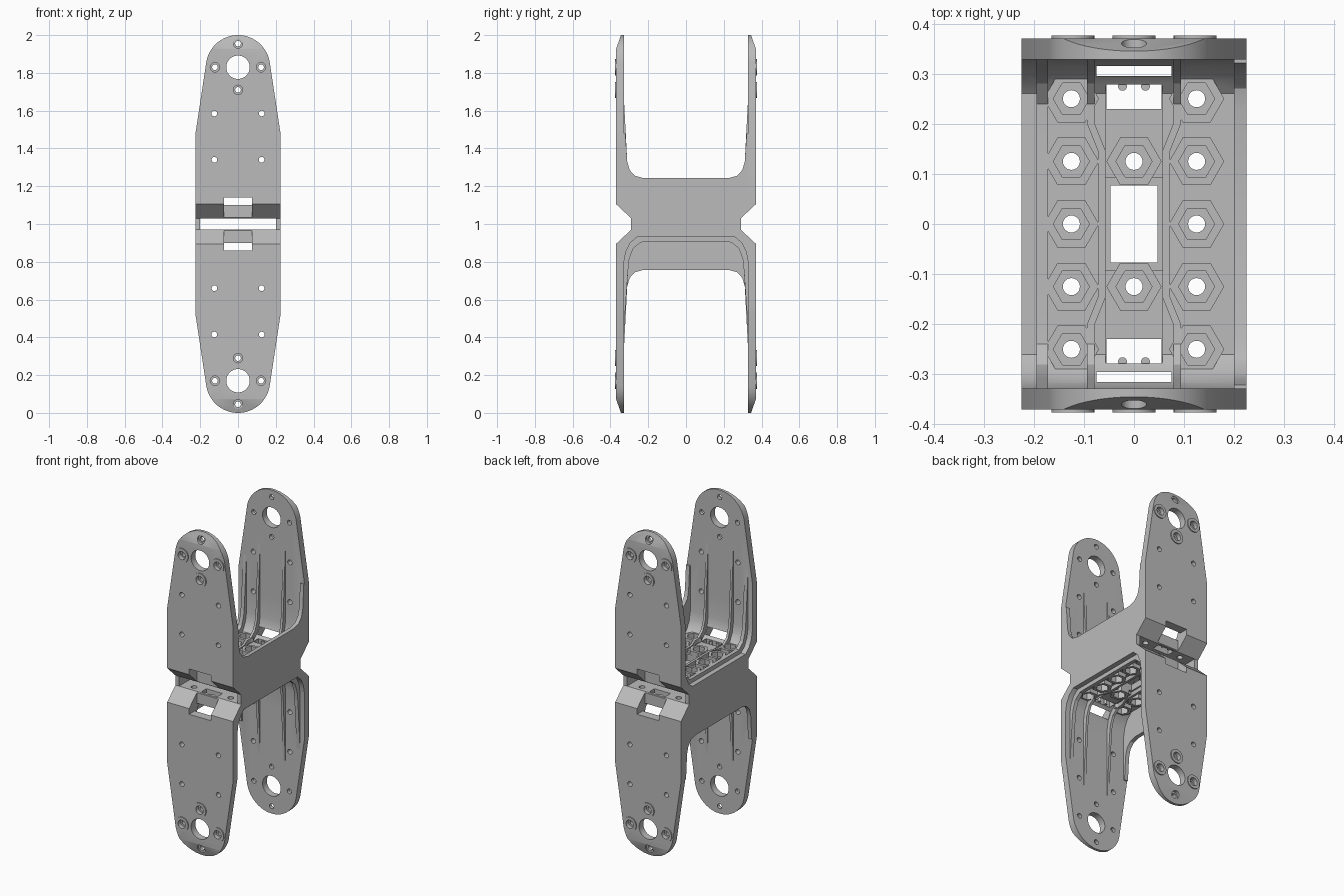
import bpy, bmesh, math
from mathutils import Matrix

if "Cube" in bpy.data.objects:
    bpy.data.objects.remove(bpy.data.objects["Cube"])

grey = bpy.data.materials.new("satin_grey")
grey.use_nodes = True
grey.diffuse_color = (0.5, 0.5, 0.5, 1)
grey.node_tree.nodes["Principled BSDF"].inputs["Base Color"].default_value = (0.5, 0.5, 0.5, 1)
SIDES = (-1, 1)


def prism(bm, pts, axis, lo, hi):
    """Extrude a 2D outline along an axis."""
    def place(p, h):
        return {"x": (h, p[0], p[1]), "y": (p[0], h, p[1]), "z": (p[0], p[1], h)}[axis]
    a = [bm.verts.new(place(p, lo)) for p in pts]
    b = [bm.verts.new(place(p, hi)) for p in pts]
    bm.faces.new(a)
    bm.faces.new(b[::-1])
    for i in range(len(pts)):
        j = (i + 1) % len(pts)
        bm.faces.new((a[j], a[i], b[i], b[j]))


def ngon(cx, cy, r, n=24):
    return [(cx + r * math.cos(math.tau * i / n), cy + r * math.sin(math.tau * i / n)) for i in range(n)]


def rect(x0, x1, y0, y1):
    return [(x0, y0), (x1, y0), (x1, y1), (x0, y1)]


def mirrored(half):
    """Close a half profile by mirroring its first coordinate."""
    return half + [(-a, b) for a, b in reversed(half)]


def finish(bm, name):
    bmesh.ops.recalc_face_normals(bm, faces=bm.faces)
    me = bpy.data.meshes.new(name)
    bm.to_mesh(me)
    bm.free()
    me.materials.append(grey)
    ob = bpy.data.objects.new(name, me)
    bpy.context.collection.objects.link(ob)
    return ob


def carve(ob, cutter, op="DIFFERENCE"):
    mod = ob.modifiers.new("cut", "BOOLEAN")
    mod.object, mod.operation, mod.solver = cutter, op, "EXACT"
    dg = bpy.context.evaluated_depsgraph_get()
    me = bpy.data.meshes.new_from_object(ob.evaluated_get(dg))
    ob.modifiers.clear()
    ob.data = me


nuts = [(s * 0.125, y) for s in SIDES for y in (-0.25, -0.125, 0, 0.125, 0.25)]
nuts += [(0, -0.125), (0, 0.125)]
screws = [(-0.122, 1.83), (0.122, 1.83), (0, 1.71)]
pins = [(s * 0.125, z) for s in SIDES for z in (1.34, 1.585)]

# U-shaped shell
bm = bmesh.new()
half = [(0.29, 1.03), (0.37, 1.105), (0.37, 1.926), (0.345, 2.0), (0.328, 2.0),
        (0.328, 1.2), (0.318, 1.145), (0.295, 1.1), (0.26, 1.07)]
prism(bm, mirrored(half), "x", -0.225, 0.225)
shell = finish(bm, "bracket_shell")

# Rounded, tapered arm outline
bm = bmesh.new()
a0 = math.radians(8.6)
arc = [(0.17 * math.cos(a), 1.83 + 0.17 * math.sin(a))
       for a in [a0 + (math.pi / 2 - a0) * i / 16 for i in range(16)]]
outline = mirrored([(0.225, 0.9), (0.225, 1.48)] + arc)
outline.insert(len(outline) // 2, (0, 2.0))
prism(bm, outline, "y", -0.5, 0.5)
arm_outline = finish(bm, "arm_outline_cutter")
carve(shell, arm_outline, "INTERSECT")

# Raised pads and nut seats on the floor
pads = []
for x, y in nuts:
    bm = bmesh.new()
    prism(bm, ngon(x, y, 0.055, 6), "z", 1.05, 1.095)
    pads.append(finish(bm, "nut_seat"))
for s in SIDES:
    bm = bmesh.new()
    prism(bm, rect(-0.057, 0.057, *sorted((s * 0.093, s * 0.293))), "z", 1.032, 1.085)
    pads.append(finish(bm, "centre_pad"))

# Raised screw collars on the arms
collars = []
for s in SIDES:
    for x, z in screws:
        bm = bmesh.new()
        prism(bm, ngon(x, z, 0.043, 32), "y", *sorted((s * 0.36, s * 0.376)))
        collars.append(finish(bm, "screw_collar"))

# Through holes
bm = bmesh.new()
for x, y in nuts:
    prism(bm, ngon(x, y, 0.017), "z", 0.9, 1.2)
prism(bm, rect(-0.047, 0.047, -0.077, 0.077), "z", 0.9, 1.2)
for s in SIDES:
    prism(bm, rect(-0.055, 0.055, *sorted((s * 0.23, s * 0.278))), "z", 0.9, 1.2)
    prism(bm, rect(-0.075, 0.075, *sorted((s * 0.295, s * 0.45))), "z", 0.9, 1.14)
prism(bm, ngon(0, 1.83, 0.062, 40), "y", -0.5, 0.5)
for x, z in screws + pins + [(0, 1.955)]:
    prism(bm, ngon(x, z, 0.015), "y", -0.5, 0.5)
holes = finish(bm, "hole_cutter")

# Nut pockets and screw counterbores
bm = bmesh.new()
for x, y in nuts:
    prism(bm, ngon(x, y, 0.036, 6), "z", 1.055, 1.2)
for s in SIDES:
    for x, z in screws + [(0, 1.955)]:
        prism(bm, ngon(x, z, 0.025), "y", *sorted((s * 0.35, s * 0.5)))
pockets = finish(bm, "pocket_cutter")

for ob in [shell] + pads + collars:
    carve(ob, pockets)
    carve(ob, holes)

# Small round tabs in the floor slots
bm = bmesh.new()
for x in (-0.023, 0.023):
    for s in SIDES:
        prism(bm, ngon(x, s * 0.275, 0.009, 16), "z", 1.032, 1.08)
tabs = finish(bm, "slot_tabs")

# Tall wall on one side, joining strips on both
bm = bmesh.new()
wall = [(0.285, 1.035), (0.35, 1.1), (0.35, 1.48), (0.321, 1.48), (0.311, 1.33),
        (0.298, 1.285), (0.27, 1.255), (0.225, 1.243)]
prism(bm, mirrored(wall), "x", 0.2, 0.225)
tall_wall = finish(bm, "tall_side_wall")
bm = bmesh.new()
for x0 in (-0.225, 0.2):
    prism(bm, rect(-0.29, 0.29, 1.0, 1.035), "x", x0, x0 + 0.025)
strips = finish(bm, "joining_strips")


# Ribs running down the arms and across the floor
def rib(name, x_end, x_mid, width, top):
    rows = [(x_end, 0.328, top, 0.34, top), (x_end, 0.307, 1.25, 0.34, 1.2),
            (x_end, 0.3, 1.185, 0.335, 1.13), (x_end, 0.28, 1.13, 0.31, 1.08),
            (x_end, 0.24, 1.097, 0.26, 1.05), (x_end, 0.2, 1.095, 0.2, 1.05),
            (x_mid, 0.145, 1.095, 0.145, 1.05)]
    rows += [(x, -y, z, -v, w) for x, y, z, v, w in reversed(rows)]
    bm = bmesh.new()
    rings = []
    for x, y, z, v, w in rows:
        l, r = x - width / 2, x + width / 2
        rings.append([bm.verts.new(p) for p in ((l, y, z), (r, y, z), (r, v, w), (l, v, w))])
    for a, b in zip(rings, rings[1:]):
        for i in range(4):
            j = (i + 1) % 4
            bm.faces.new((a[i], a[j], b[j], b[i]))
    bm.faces.new(rings[0])
    bm.faces.new(rings[-1])
    return finish(bm, name)


ribs = [rib("centre_rib", s * 0.086, s * 0.064, 0.015, 1.65) for s in SIDES]
ribs.append(rib("side_rib", -0.183, -0.183, 0.023, 1.55))

for cutter in (arm_outline, holes, pockets):
    bpy.data.objects.remove(cutter)

# Lower half is the upper half turned over about the y axis
turn = Matrix.Translation((0, 0, 1)) @ Matrix.Rotation(math.pi, 4, "Y") @ Matrix.Translation((0, 0, -1))
parts = [shell, tabs, tall_wall, strips] + pads + collars + ribs
for ob in list(parts):
    low = ob.copy()
    low.data = ob.data.copy()
    low.data.transform(turn)
    low.name = "lower_" + ob.name
    ob.name = "upper_" + ob.name
    bpy.context.collection.objects.link(low)
    parts.append(low)

bpy.ops.object.select_all(action="DESELECT")
for ob in parts:
    ob.select_set(True)
bpy.context.view_layer.objects.active = shell
bpy.ops.object.shade_smooth_by_angle(angle=math.radians(30))
